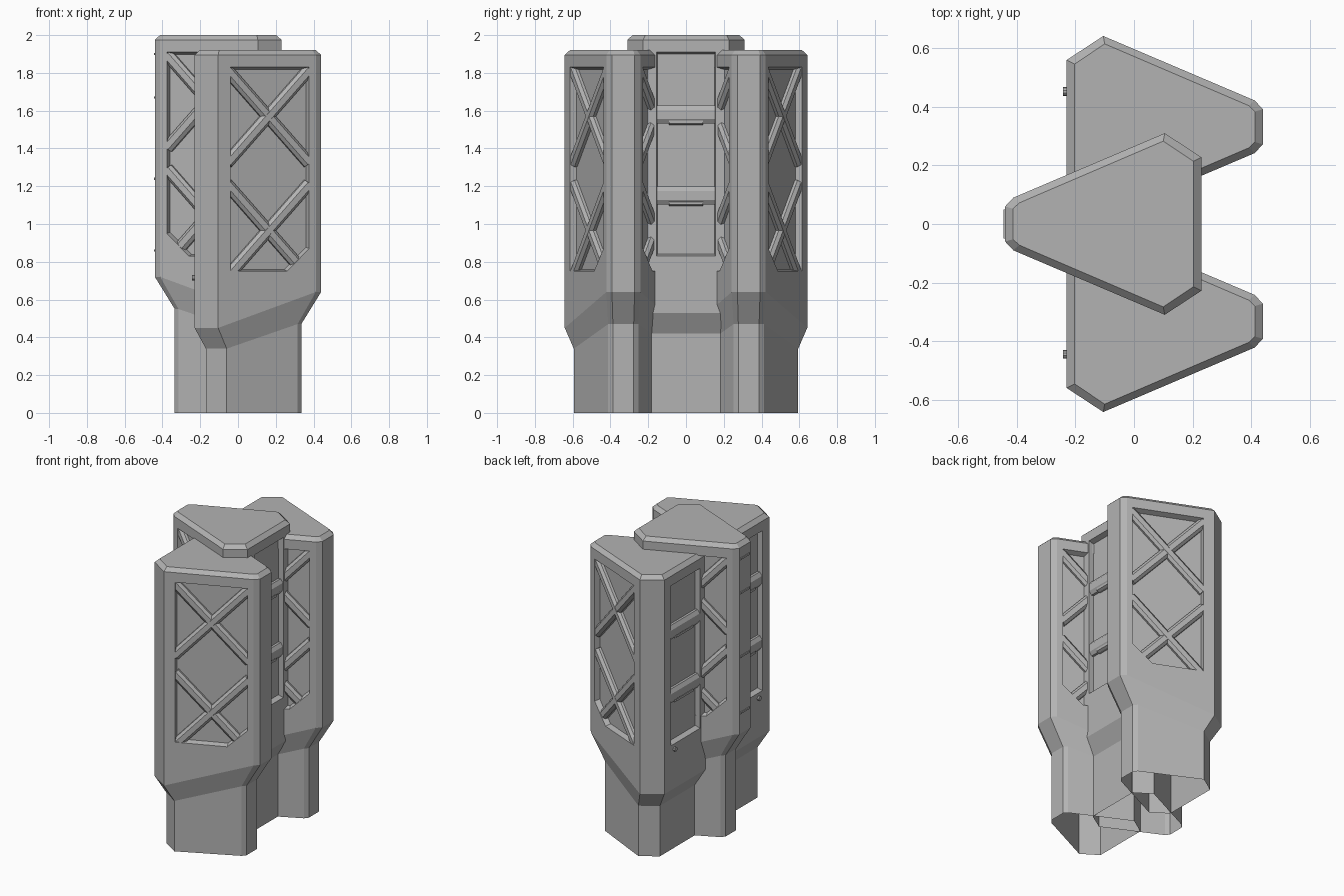
import bpy, bmesh, math
from mathutils import Vector, Matrix

cube = bpy.data.objects.get("Cube")
if cube:
    bpy.data.objects.remove(cube, do_unlink=True)

metal = bpy.data.materials.new("grey metal")
GREY = (0.45, 0.45, 0.45, 1)
metal.diffuse_color = GREY
metal.use_nodes = True
metal.node_tree.nodes["Principled BSDF"].inputs["Base Color"].default_value = GREY

# Half outlines in plan, nose towards +x
UPPER = [(0.44, 0.06), (0.412, 0.09), (-0.105, 0.31), (-0.23, 0.228)]
CROWN = [(0.413, 0.052), (0.392, 0.072), (-0.1, 0.283), (-0.203, 0.214)]
LOWER = [(0.335, 0.055), (0.315, 0.08), (-0.06, 0.262), (-0.17, 0.19)]
TOP, SHOULDER, DEPTH = 1.92, 1.895, 0.035


def finish(name, bm, place):
    bmesh.ops.remove_doubles(bm, verts=bm.verts, dist=0.0005)
    bmesh.ops.recalc_face_normals(bm, faces=bm.faces)
    bm.transform(place)
    mesh = bpy.data.meshes.new(name)
    bm.to_mesh(mesh)
    bm.free()
    mesh.materials.append(metal)
    obj = bpy.data.objects.new(name, mesh)
    bpy.context.collection.objects.link(obj)
    return obj


def face(bm, points):
    bm.faces.new([bm.verts.new(p) for p in points])


def ring(half, height):
    """Closed outline from its +y half; height is a function of x."""
    pts = half + [(x, -y) for x, y in reversed(half)]
    return [Vector((x, y, height(x))) for x, y in pts]


def slope(low, high, x0, x1):
    return lambda x: low + (high - low) * min(max((x - x0) / (x1 - x0), 0), 1)


def recessed_wall(bm, corners, window, links, normal):
    """Wall with a sunk window; links pairs each window point with a corner."""
    sunk = [p - normal * DEPTH for p in window]
    centre = sum(sunk, Vector()) / len(sunk)
    sunk = [p.lerp(centre, 0.02) for p in sunk]
    for i in range(len(window)):
        j = (i + 1) % len(window)
        outer = [corners[links[j]]]
        if links[i] != links[j]:
            outer.append(corners[links[i]])
        face(bm, [window[i], window[j]] + outer)
        face(bm, [window[i], window[j], sunk[j], sunk[i]])
    face(bm, sunk)


def bar(bm, a, b, normal, width, height):
    """Bar with chamfered long edges, standing on the window floor."""
    side = (b - a).normalized().cross(normal) * width / 2
    section = [(-1, 0), (-1, 0.5), (-0.5, 1), (0.5, 1), (1, 0.5), (1, 0)]
    ends = [[bm.verts.new(p + side * s + normal * (h * height - DEPTH))
             for s, h in section] for p in (a, b)]
    for i in range(len(section)):
        j = (i + 1) % len(section)
        bm.faces.new([ends[0][i], ends[0][j], ends[1][j], ends[1][i]])
    bm.faces.new(ends[0])
    bm.faces.new(ends[1])


def side_point(x, z, sign):
    (x0, y0), (x1, y1) = UPPER[1], UPPER[2]
    return Vector((x, sign * (y0 + (y1 - y0) * (x - x0) / (x1 - x0)), z))


def side_normal(sign):
    (x0, y0), (x1, y1) = UPPER[1], UPPER[2]
    return Vector((y1 - y0, sign * (x0 - x1), 0)).normalized()


def build_pod(label, y, lift, turn):
    place = Matrix.Translation((0, y, lift)) @ Matrix.Rotation(turn, 4, "Z")
    rings = [ring(CROWN, lambda x: TOP),
             ring(UPPER, lambda x: SHOULDER),
             ring(UPPER, slope(0.45, 0.64, -0.105, 0.412)),
             ring(LOWER, slope(0.34, 0.47, -0.06, 0.315)),
             ring(LOWER, lambda x: -lift)]

    # Shell: chamfered top, windowed walls, sloped skirt, open narrow base
    shell = bmesh.new()
    face(shell, rings[0])
    windowed = {1: 1, 3: 0, 5: -1}
    for level in range(4):
        for i in range(8):
            j = (i + 1) % 8
            if level == 1 and i in windowed:
                continue
            hi, lo = rings[level], rings[level + 1]
            face(shell, [hi[i], hi[j], lo[j], lo[i]])
    back = Vector((-1, 0, 0))
    hi, lo = rings[1], rings[2]
    window = [Vector((-0.23, s * 0.155, z))
              for s, z in ((1, 1.83), (-1, 1.83), (-1, 0.75), (1, 0.75))]
    recessed_wall(shell, [hi[3], hi[4], lo[4], lo[3]], window, [0, 1, 2, 3], back)
    for sign, nose, rear in ((1, 1, 2), (-1, 6, 5)):
        window = [side_point(x, z, sign) for x, z in
                  ((-0.04, 1.83), (0.377, 1.83), (0.377, 0.87), (0.26, 0.75), (-0.04, 0.75))]
        recessed_wall(shell, [hi[rear], hi[nose], lo[nose], lo[rear]],
                      window, [0, 1, 2, 2, 3], side_normal(sign))
    finish(label + "_pod_shell", shell, place)

    # Crossed braces on both slanted walls
    braces = bmesh.new()
    for sign in (1, -1):
        for z in (1.57, 0.965):
            for tilt in (1, -1):
                # the lowest nose end stops at the clipped window corner
                reach = 0.17 if z < 1 and tilt < 0 else 0.215
                a = side_point(0.168 - 0.215, z - tilt * 0.245, sign)
                b = side_point(0.168 + reach, z + tilt * 0.245 * reach / 0.215, sign)
                bar(braces, a, b, side_normal(sign), 0.064, 0.032 + 0.0005 * tilt)
    finish(label + "_cross_braces", braces, place)

    # Rungs across the flat wall
    rungs = bmesh.new()
    for z in (1.5, 1.07):
        bar(rungs, Vector((-0.23, -0.157, z)), Vector((-0.23, 0.157, z)), back, 0.095, 0.032)
        bar(rungs, Vector((-0.229, -0.09, z - 0.04)), Vector((-0.229, 0.09, z - 0.04)),
            back, 0.03, 0.03)
    finish(label + "_rungs", rungs, place)


build_pod("front", -0.332, 0, 0)
build_pod("rear", 0.332, 0, 0)
build_pod("middle", 0, 0.08, math.pi)

# Bolts under the flat windows of the outer pods
for label, y in (("front", -0.445), ("rear", 0.452)):
    bolt = bmesh.new()
    bmesh.ops.create_cone(bolt, cap_ends=True, segments=10, radius1=0.015,
                          radius2=0.015, depth=0.03)
    finish(label + "_bolt", bolt,
           Matrix.Translation((-0.228, y, 0.715)) @ Matrix.Rotation(math.pi / 2, 4, "Y"))

# Thin strips on the nose of the middle pod
strips = bmesh.new()
for z in (1.9, 1.67, 1.24, 0.86):
    bmesh.ops.create_cube(strips, size=1, matrix=Matrix.Translation((-0.44, 0, z))
                          @ Matrix.Diagonal((0.01, 0.1, 0.012, 1)))
finish("nose_strips", strips, Matrix.Identity(4))
